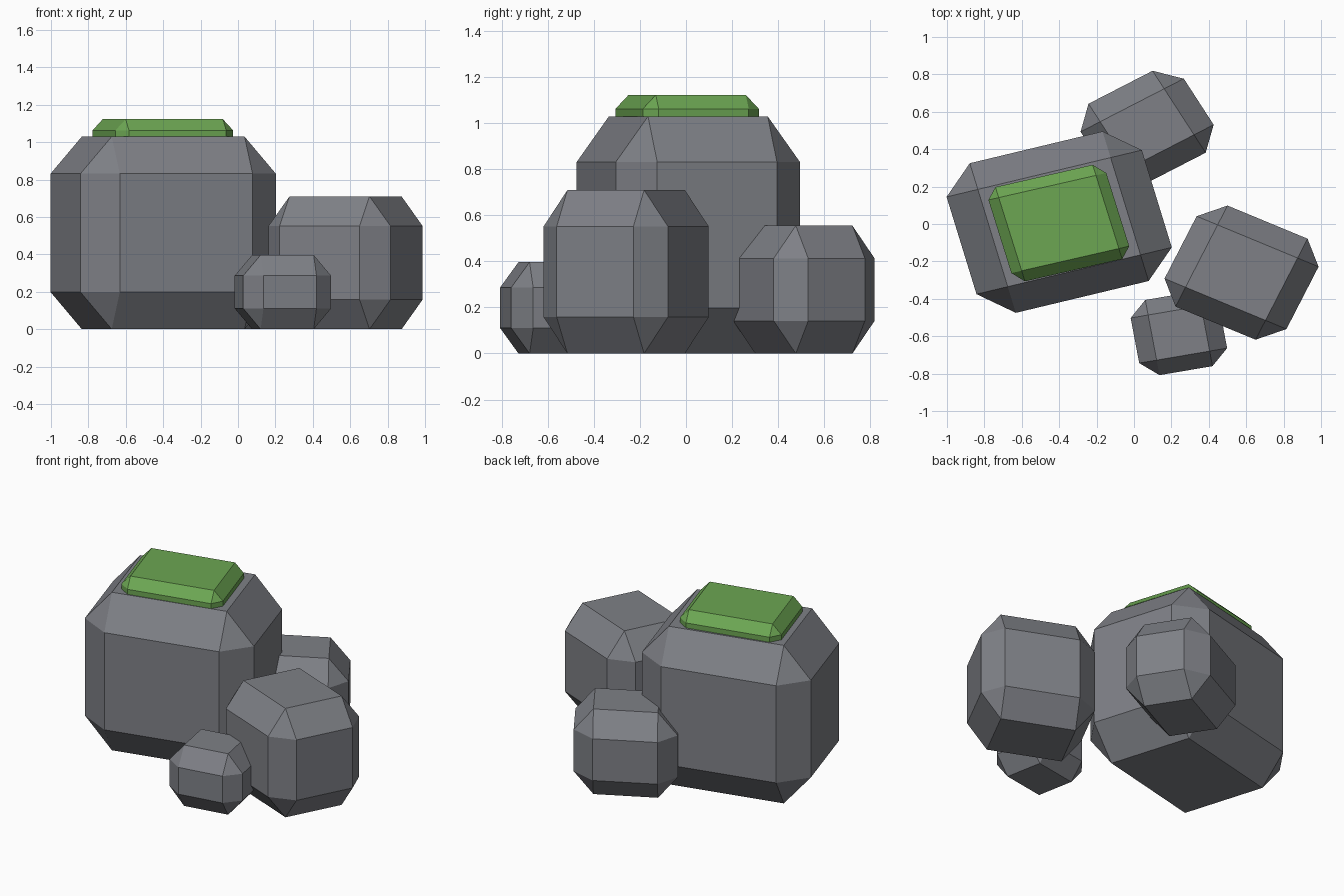
import bpy
import bmesh
from mathutils import Matrix, Vector

default = bpy.data.objects.get("Cube")
if default:
    bpy.data.objects.remove(default, do_unlink=True)


def make_material(name, colour):
    mat = bpy.data.materials.new(name)
    mat.use_nodes = True
    mat.diffuse_color = (*colour, 1)
    mat.node_tree.nodes["Principled BSDF"].inputs["Base Color"].default_value = (*colour, 1)
    return mat


def chamfered_block(name, centre, u, v, heights, cut, mat):
    """Skewed box with half axes u and v; cut is the chamfer's share of each half axis."""
    low, high = heights
    axes = (Vector((*u, 0)), Vector((*v, 0)), Vector((0, 0, (high - low) / 2)))
    bm = bmesh.new()
    bmesh.ops.create_cube(bm, size=2)
    # Chamfer by one unit in a stretched space, then map onto the real axes
    bmesh.ops.scale(bm, vec=[1 / c for c in cut], verts=bm.verts)
    bmesh.ops.bevel(bm, geom=bm.edges[:], offset=1, segments=1,
                    affect='EDGES', clamp_overlap=False)
    mapping = Matrix([a * c for a, c in zip(axes, cut)]).transposed()
    bmesh.ops.transform(bm, matrix=mapping.to_4x4(), verts=bm.verts)
    bmesh.ops.recalc_face_normals(bm, faces=bm.faces)
    mesh = bpy.data.meshes.new(name)
    bm.to_mesh(mesh)
    bm.free()
    mesh.materials.append(mat)
    obj = bpy.data.objects.new(name, mesh)
    obj.location = (*centre, (low + high) / 2)
    bpy.context.collection.objects.link(obj)
    return obj


stone = make_material("stone grey", (0.21, 0.217, 0.24))
moss = make_material("moss green", (0.15, 0.38, 0.085))

# Rocks, largest to smallest
chamfered_block("large_rock", (-0.40, 0.01), (0.522, 0.125), (-0.123, 0.40),
                (0, 1.03), (0.32, 0.35, 0.385), stone)
chamfered_block("right_rock", (0.575, -0.26), (0.326, -0.135), (0.139, 0.27),
                (0, 0.71), (0.344, 0.383, 0.445), stone)
chamfered_block("back_rock", (0.07, 0.512), (0.276, 0.142), (-0.142, 0.219),
                (0, 0.555), (0.38, 0.438, 0.51), stone)
chamfered_block("small_rock", (0.24, -0.583), (0.235, 0.04), (-0.038, 0.201),
                (0, 0.397), (0.397, 0.40, 0.56), stone)

# Moss slab sunk into the top of the large rock
chamfered_block("moss_cap", (-0.402, 0.005), (0.315, 0.072), (-0.079, 0.252),
                (0.96, 1.123), (0.175, 0.224, 0.74), moss)
